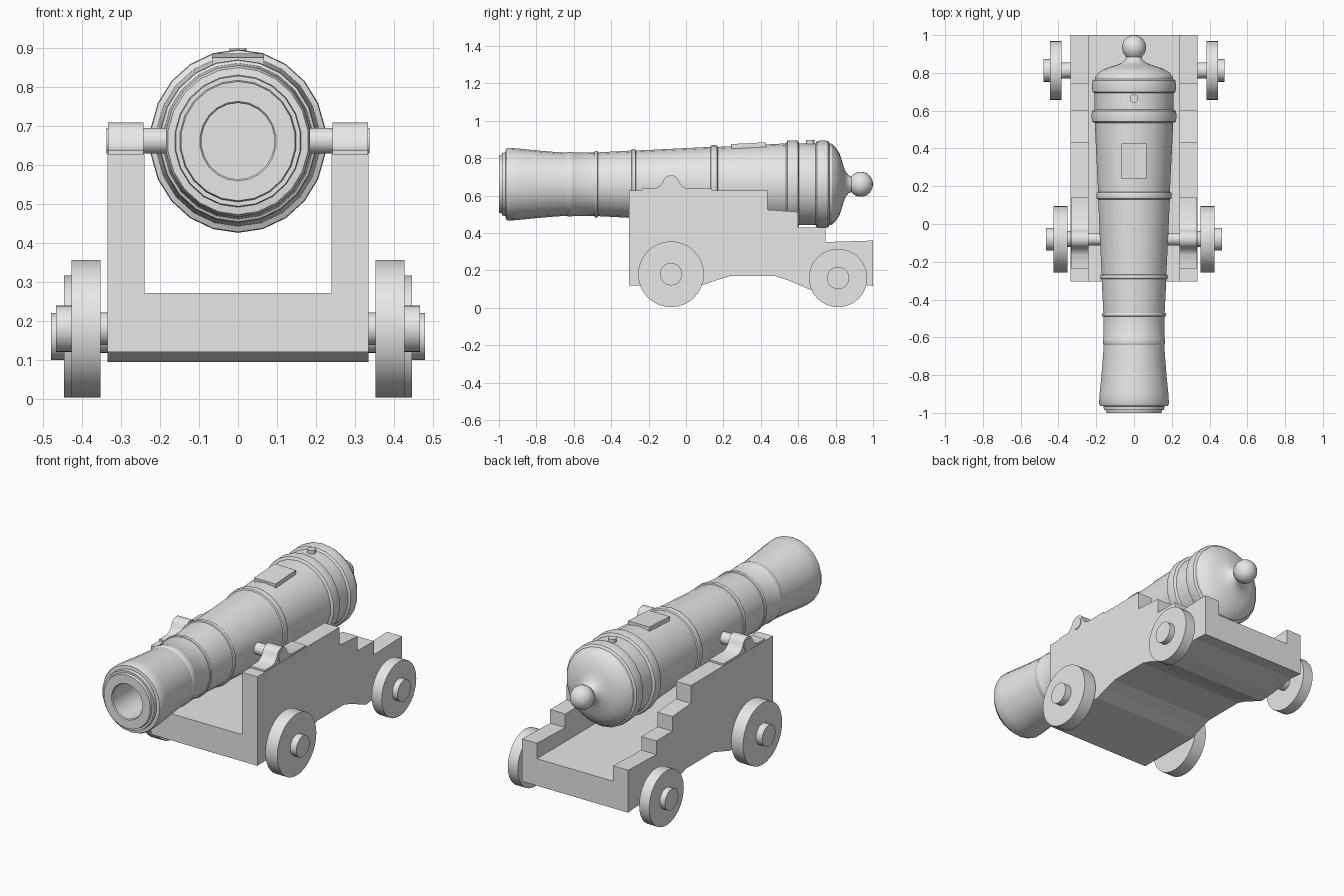
import bpy
import bmesh
from math import sin, cos, pi, radians
from mathutils import Matrix

cube = bpy.data.objects.get("Cube")
if cube:
    bpy.data.objects.remove(cube, do_unlink=True)

GREY = (0.8, 0.8, 0.8, 1.0)
metal = bpy.data.materials.new("plain grey")
metal.use_nodes = True
metal.diffuse_color = GREY
metal.node_tree.nodes["Principled BSDF"].inputs["Base Color"].default_value = GREY

AXIS_Z = 0.661       # height of the barrel axis
TRUNNION_Y = -0.08


def finish(name, bm, smooth=True):
    """Turn a bmesh into a named object with the shared material."""
    bmesh.ops.recalc_face_normals(bm, faces=bm.faces)
    mesh = bpy.data.meshes.new(name)
    bm.to_mesh(mesh)
    bm.free()
    mesh.materials.append(metal)
    obj = bpy.data.objects.new(name, mesh)
    bpy.context.collection.objects.link(obj)
    if smooth:
        bpy.ops.object.select_all(action='DESELECT')
        obj.select_set(True)
        bpy.context.view_layer.objects.active = obj
        bpy.ops.object.shade_smooth_by_angle(angle=radians(30))
    return obj


def lathe(name, profile, sides):
    """Revolve (y, radius) points about the barrel axis."""
    bm = bmesh.new()
    verts = [bm.verts.new((0, y, r)) for y, r in profile]
    edges = [bm.edges.new(pair) for pair in zip(verts, verts[1:])]
    bmesh.ops.spin(bm, geom=verts + edges, axis=(0, 1, 0), cent=(0, 0, 0),
                   angle=2 * pi, steps=sides)
    bmesh.ops.remove_doubles(bm, verts=bm.verts, dist=0.0005)
    bmesh.ops.scale(bm, vec=(1, 1, 1.04), verts=bm.verts)
    bmesh.ops.translate(bm, vec=(0, 0, AXIS_Z), verts=bm.verts)
    return finish(name, bm)


def prism(name, outline, x0, x1, smooth=False):
    """Extrude a (y, z) outline from x0 to x1."""
    bm = bmesh.new()
    face = bm.faces.new([bm.verts.new((x0, y, z)) for y, z in outline])
    side = bmesh.ops.extrude_face_region(bm, geom=[face])["geom"]
    bmesh.ops.translate(bm, vec=(x1 - x0, 0, 0),
                        verts=[v for v in side if isinstance(v, bmesh.types.BMVert)])
    return finish(name, bm, smooth)


def disc(name, y, z, radius, x0, x1, sides=32):
    """Cylinder lying along x."""
    ring = [(y + radius * cos(2 * pi * i / sides), z + radius * sin(2 * pi * i / sides))
            for i in range(sides)]
    return prism(name, ring, x0, x1, smooth=True)


def band(y, low, high, width):
    """Raised rounded band on the barrel profile."""
    h = width / 2
    return [(y - h, low), (y - h * 0.8, high - 0.002), (y - h * 0.4, high),
            (y + h * 0.4, high), (y + h * 0.8, high - 0.002), (y + h, low)]


# Barrel: bore, muzzle steps, flare, bands, breech and knob in one profile
profile = [(-0.5, 0), (-0.5, 0.094), (-0.995, 0.094), (-1.0, 0.098),
           (-1.0, 0.147), (-0.985, 0.15), (-0.985, 0.161), (-0.965, 0.163),
           (-0.963, 0.181), (-0.95, 0.187), (-0.9, 0.184), (-0.8, 0.174),
           (-0.7, 0.166)]
profile += band(-0.62, 0.162, 0.166, 0.04)
profile += band(-0.48, 0.164, 0.171, 0.02)
profile += band(-0.28, 0.173, 0.181, 0.024)
profile += band(0.15, 0.192, 0.201, 0.04)
profile += band(0.57, 0.21, 0.226, 0.07)
profile += band(0.73, 0.21, 0.224, 0.075)
profile += [(0.78, 0.208), (0.8, 0.19), (0.82, 0.16), (0.833, 0.125),
            (0.843, 0.09), (0.855, 0.062), (0.87, 0.046), (0.885, 0.04)]
profile += [(0.935 + 0.065 * cos(radians(a)), 0.065 * sin(radians(a)))
            for a in range(140, -1, -20)]
lathe("barrel", profile, 22)

# Raised plate on the barrel, following its taper
bm = bmesh.new()
bmesh.ops.create_cube(bm, size=1, matrix=Matrix.Translation((0, 0.335, 0.858))
                      @ Matrix.Rotation(radians(3), 4, 'X')
                      @ Matrix.Diagonal((0.134, 0.185, 0.045, 1)))
finish("barrel_plate", bm, smooth=False)

# Vent stud
bm = bmesh.new()
bmesh.ops.create_cone(bm, cap_ends=True, segments=16, radius1=0.022, radius2=0.022,
                      depth=0.05, matrix=Matrix.Translation((0, 0.664, 0.873)))
finish("vent_stud", bm)

# Trunnions through the barrel
disc("trunnions", TRUNNION_Y, AXIS_Z + 0.001, 0.033, -0.337, 0.337, 24)

# Carriage: stepped side outline, hollowed to two cheeks and a bed
steps = [(-0.305, 0.627), (0.435, 0.627), (0.435, 0.525), (0.6, 0.513), (0.6, 0.43),
         (0.745, 0.43), (0.745, 0.352), (1.0, 0.36)]
underside = [(1.0, 0.118), (0.92, 0.125), (0.76, 0.1), (0.67, 0.095), (0.6, 0.125),
             (0.54, 0.15), (0.475, 0.17), (0.235, 0.17), (0.16, 0.147),
             (0.09, 0.122), (-0.305, 0.12)]
carriage = prism("carriage", steps + underside, -0.335, 0.335)
cutter = prism("carriage_cutter", [(-0.5, 0.272), (1.2, 0.272), (1.2, 0.9), (-0.5, 0.9)],
               -0.24, 0.24)
hollow = carriage.modifiers.new("hollow", 'BOOLEAN')
hollow.operation = 'DIFFERENCE'
hollow.solver = 'EXACT'
hollow.object = cutter
bpy.context.view_layer.objects.active = carriage
bpy.ops.object.modifier_apply(modifier=hollow.name)
bpy.data.objects.remove(cutter, do_unlink=True)

# Cap outline: flat strap with a rounded hump over the trunnion
hump = [(TRUNNION_Y + 0.045 * cos(radians(a)), 0.665 + 0.044 * sin(radians(a)))
        for a in range(10, 171, 20)]
cap = [(-0.235, 0.626), (0.139, 0.626), (0.139, 0.637), (0.005, 0.637),
       (-0.02, 0.65)] + hump + [(-0.14, 0.65), (-0.165, 0.637), (-0.235, 0.637)]

# Caps, wheels, hubs and axles on both sides
for side, s in (("left", 1), ("right", -1)):
    prism(side + "_trunnion_cap", cap, s * 0.242, s * 0.333, smooth=True)
    for end, y, z, radius, inner, outer, tip in (
            ("front", -0.08, 0.18, 0.176, 0.352, 0.427, 0.466),
            ("rear", 0.813, 0.16, 0.156, 0.383, 0.446, 0.479)):
        name = f"{side}_{end}_"
        disc(name + "wheel", y, z, radius, s * inner, s * outer)
        disc(name + "hub", y, z, 0.06, s * (outer - 0.01), s * tip, 24)
        disc(name + "axle", y, z, 0.042, s * 0.32, s * (inner + 0.01), 24)
